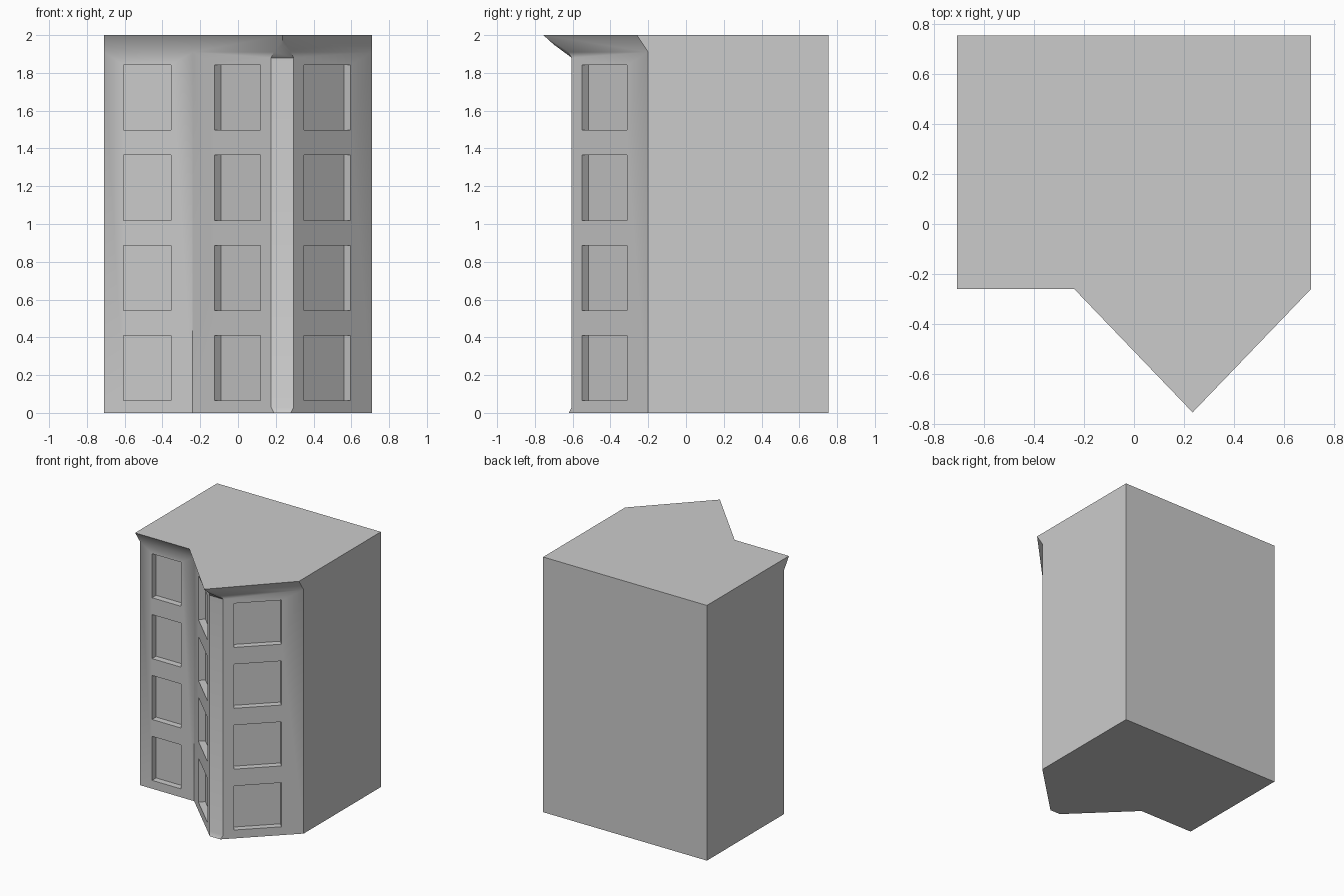
import bpy, bmesh, math
from mathutils import Vector, Matrix

if "Cube" in bpy.data.objects:
    bpy.data.objects.remove(bpy.data.objects["Cube"])

bm = bmesh.new()
cache = {}

def v(p):
    key = tuple(round(c, 4) for c in p)
    if key not in cache:
        cache[key] = bm.verts.new(key)
    return cache[key]

def face(*pts):
    bm.faces.new([v(p) for p in pts])

def flip(p):
    # mirror across the projecting bay's centre line
    return (0.47 - p[0], p[1], p[2])

# Key points of the bay (right half) and the building ends
W, B, E, H = 0.71, 0.755, -0.20, 2.0
wall_lo, wall_hi, eave = (W, E, 0), (W, E, 1.91), (W, -0.26, H)
foot, col_lo = (0.28, -0.62, 0), (0.295, -0.605, 0.03)
col_hi, head = (0.295, -0.605, 1.88), (0.28, -0.62, 1.91)
tip_lo, tip = (0.235, -0.70, 1.95), (0.235, -0.755, H)
left_lo, left_hi, left_eave = (-W, E, 0), (-W, E, 1.91), (-W, -0.26, H)
bl, br, tl, tr = (-W, B, 0), (W, B, 0), (-W, B, H), (W, B, H)

# Diagonal bay walls and their flared cornices
wall = [wall_lo, wall_hi, head, col_hi, col_lo, foot]
cornice = [wall_hi, eave, tip, tip_lo, head]
for shape in (wall, cornice):
    face(*shape)
    face(*[flip(p) for p in reversed(shape)])
# Chamfered corner column: shaft, foot and pointed head
face(col_lo, col_hi, flip(col_hi), flip(col_lo))
face(foot, col_lo, flip(col_lo), flip(foot))
face(col_hi, head, tip_lo, flip(head), flip(col_hi))
# Flat front wall and cornice
face(left_lo, flip(wall_lo), flip(wall_hi), left_hi)
face(left_hi, flip(wall_hi), flip(eave), left_eave)
# Sides, back, roof and base
face(wall_lo, br, tr, eave, wall_hi)
face(left_lo, left_hi, left_eave, tl, bl)
face(bl, tl, tr, br)
face(left_eave, flip(eave), tip, eave, tr, tl)
face(left_lo, bl, br, wall_lo, foot, flip(foot), flip(wall_lo))
bmesh.ops.recalc_face_normals(bm, faces=bm.faces)

def make_object(name, mesh_bm):
    mesh = bpy.data.meshes.new(name)
    mesh_bm.to_mesh(mesh)
    mesh_bm.free()
    ob = bpy.data.objects.new(name, mesh)
    bpy.context.collection.objects.link(ob)
    return ob

building = make_object("corner_building", bm)

# Window recesses: three columns of four, each cut 0.05 deep
cut = bmesh.new()
for a, b in (((-0.605, E), (-0.355, E)),
             ((-0.125, -0.312), (0.12, -0.551)),
             ((0.35, -0.551), (0.595, -0.312))):
    a, b = Vector(a), Vector(b)
    mid, d = (a + b) / 2, b - a
    for i in range(4):
        m = (Matrix.Translation((mid.x, mid.y, 0.238 + i * 0.477))
             @ Matrix.Rotation(math.atan2(d.y, d.x), 4, 'Z')
             @ Matrix.Diagonal((d.length, 0.10, 0.345, 1)))
        bmesh.ops.create_cube(cut, size=1, matrix=m)
cutter = make_object("window_cutter", cut)
cutter.hide_render = True

bpy.context.view_layer.objects.active = building
building.select_set(True)
mod = building.modifiers.new("windows", 'BOOLEAN')
mod.operation, mod.solver, mod.object = 'DIFFERENCE', 'EXACT', cutter
bpy.ops.object.modifier_apply(modifier=mod.name)
bpy.data.objects.remove(cutter)

# Soft blend from wall into cornice, sharp everywhere else
bpy.ops.object.shade_smooth_by_angle(angle=math.radians(40))
